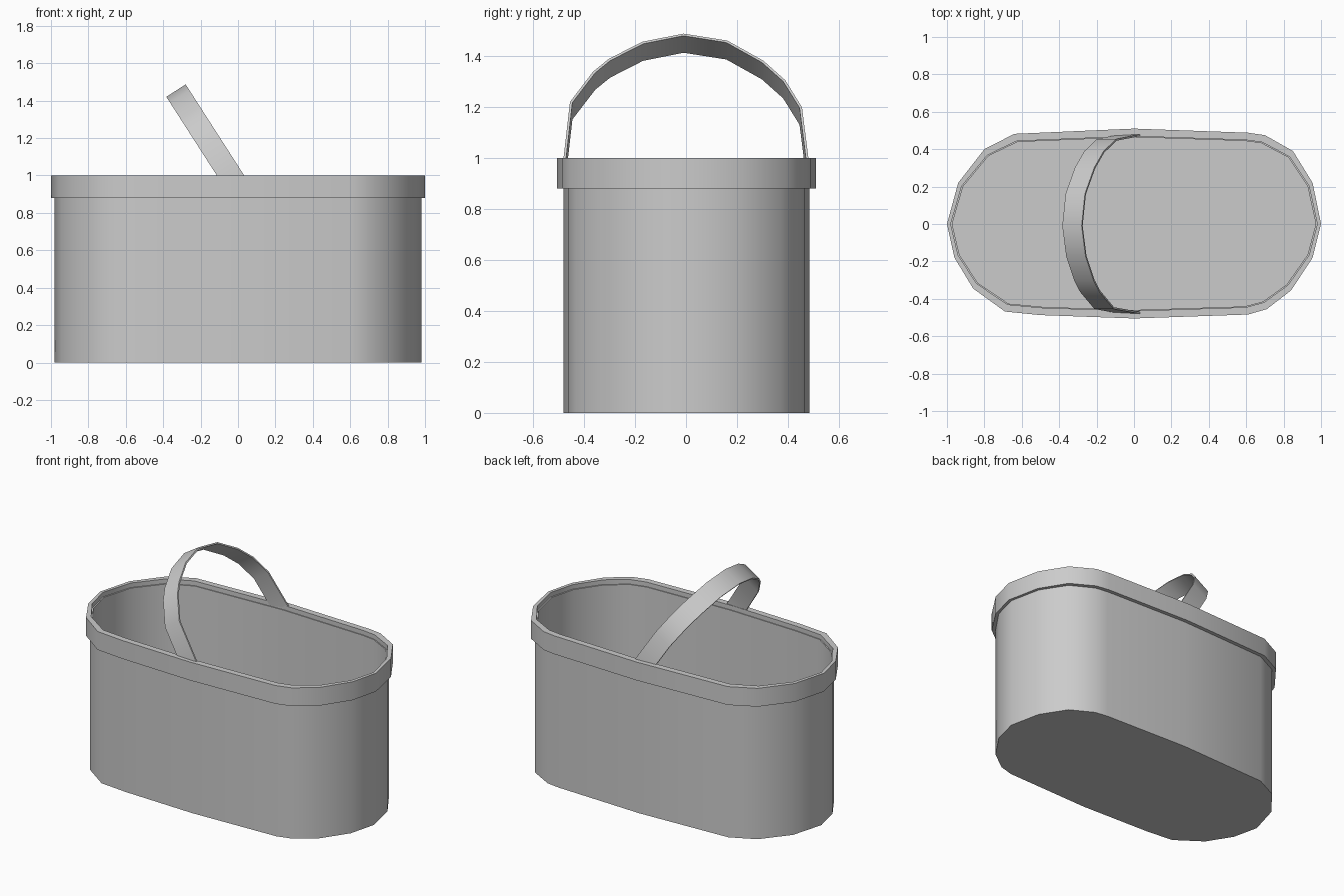
import bpy, math
from mathutils import Vector

if "Cube" in bpy.data.objects:
    bpy.data.objects.remove(bpy.data.objects["Cube"])

# Plan outline of the rim: long sides slightly bowed, faceted round ends
OUTLINE = [(1, 0), (0.955, 0.22), (0.85, 0.39), (0.70, 0.475), (0.61, 0.488), (0, 0.51),
           (-0.64, 0.482), (-0.80, 0.40), (-0.94, 0.22), (-1, 0), (-0.96, -0.18),
           (-0.86, -0.345), (-0.69, -0.468), (-0.50, -0.487), (0, -0.505),
           (0.61, -0.484), (0.71, -0.455), (0.84, -0.355), (0.955, -0.18)]


def add_mesh(name, verts, faces, angle):
    mesh = bpy.data.meshes.new(name)
    mesh.from_pydata(verts, [], faces)
    mesh.update()
    obj = bpy.data.objects.new(name, mesh)
    bpy.context.collection.objects.link(obj)
    bpy.ops.object.select_all(action='DESELECT')
    obj.select_set(True)
    bpy.context.view_layer.objects.active = obj
    bpy.ops.object.shade_smooth_by_angle(angle=math.radians(angle))
    return obj


def loft(sections, n, closed):
    """Quads joining consecutive rings of n points; closed joins last to first."""
    faces = []
    for k in range(sections if closed else sections - 1):
        a, b = k * n, ((k + 1) % sections) * n
        faces += [(a + i, a + (i + 1) % n, b + (i + 1) % n, b + i) for i in range(n)]
    return faces


def outline_part(name, rings, closed):
    n = len(OUTLINE)
    verts = [(x * sx, y * sy, z) for sx, sy, z in rings for x, y in OUTLINE]
    faces = loft(len(rings), n, closed)
    if not closed:
        last = (len(rings) - 1) * n
        faces += [tuple(reversed(range(n))), tuple(range(last, last + n))]
    return add_mesh(name, verts, faces, 40)


# Tub: outer wall up, thin lip, inner wall down to the floor
outline_part("tub", [(0.982, 0.95, 0), (0.982, 0.95, 0.97),
                     (0.972, 0.91, 0.97), (0.972, 0.91, 0.03)], False)

# Rim band around the top
outline_part("rim", [(0.978, 0.94, 0.88), (1, 1, 0.88), (1, 1, 1.0),
                     (0.98, 0.92, 1.0), (0.98, 0.92, 0.965)], True)

# Carry handle: flat strap arched in a plane leaning towards -x
PATH = [(-0.475, -0.04), (-0.45, 0.22), (-0.36, 0.36), (-0.30, 0.418), (-0.17, 0.497),
        (-0.01, 0.535), (0.16, 0.503), (0.30, 0.41), (0.385, 0.32), (0.45, 0.195),
        (0.475, -0.04)]
lean = Vector((-0.54, 0, 0.84))
across = Vector((0.84, 0, 0.54)) * 0.0615
verts = []
for i, (y, d) in enumerate(PATH):
    prev, nxt = PATH[max(i - 1, 0)], PATH[min(i + 1, len(PATH) - 1)]
    dy, dd = nxt[0] - prev[0], nxt[1] - prev[1]
    length = math.hypot(dy, dd)
    normal = (Vector((0, -dd, 0)) + lean * dy) / length * 0.005
    centre = Vector((-0.04, y, 1.0)) + lean * d
    verts += [centre - across - normal, centre + across - normal,
              centre + across + normal, centre - across + normal]
end = len(verts)
faces = loft(len(PATH), 4, False) + [(3, 2, 1, 0), (end - 4, end - 3, end - 2, end - 1)]
add_mesh("handle", verts, faces, 40)
